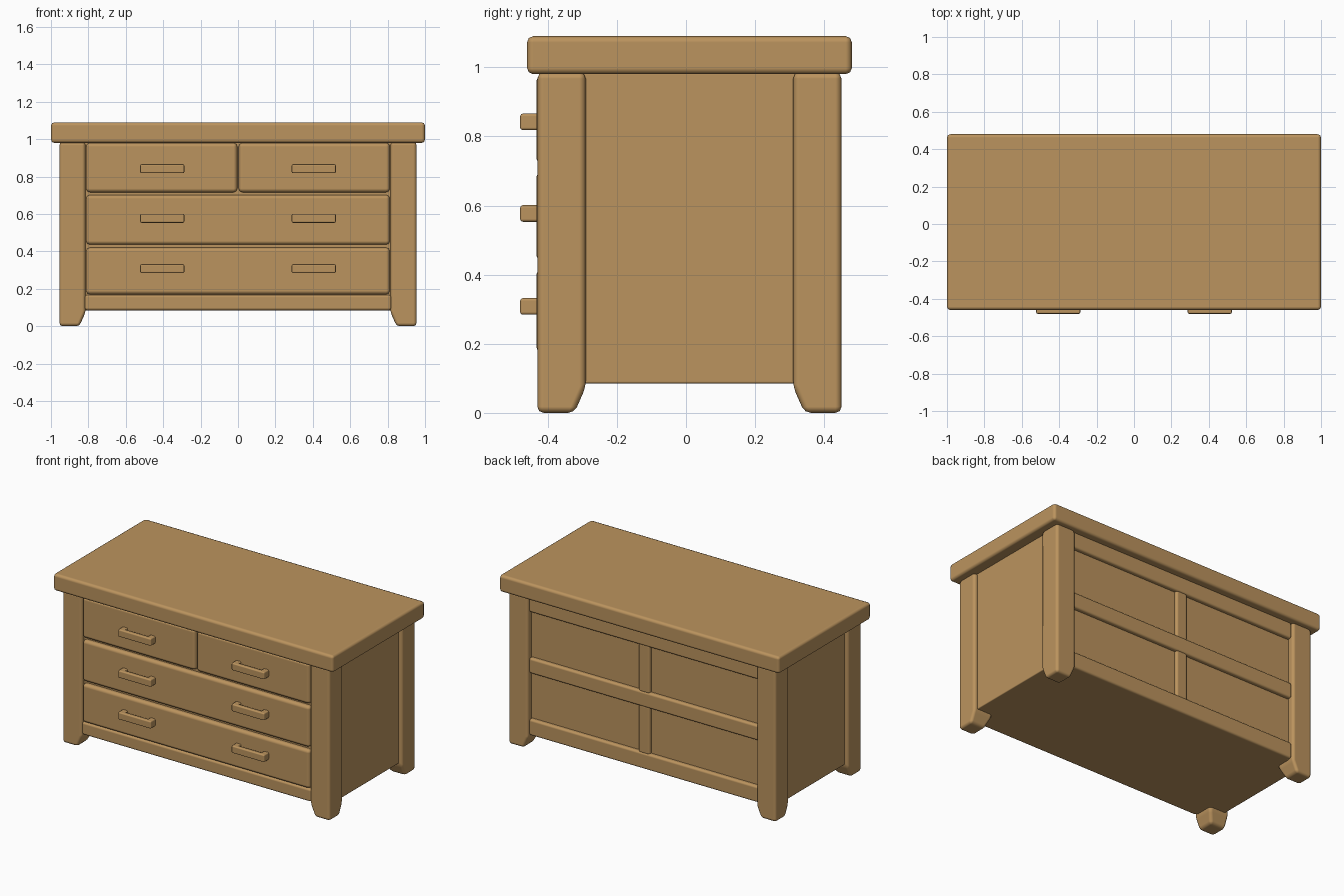
import bpy, bmesh

if "Cube" in bpy.data.objects:
    bpy.data.objects.remove(bpy.data.objects["Cube"])

wood = bpy.data.materials.new("warm_wood")
wood.diffuse_color = (0.50, 0.295, 0.112, 1)
wood.use_nodes = True
wood.node_tree.nodes["Principled BSDF"].inputs["Base Color"].default_value = wood.diffuse_color


def finish(name, bm, bevel):
    """Turn a bmesh into a wooden object with softly shaded bevelled edges."""
    bmesh.ops.recalc_face_normals(bm, faces=bm.faces)
    for f in bm.faces:
        f.smooth = True
    me = bpy.data.meshes.new(name)
    bm.to_mesh(me)
    bm.free()
    me.materials.append(wood)
    ob = bpy.data.objects.new(name, me)
    bpy.context.collection.objects.link(ob)
    if bevel:
        mod = ob.modifiers.new("Bevel", 'BEVEL')
        mod.width = bevel
        mod.segments = 2
        mod.limit_method = 'ANGLE'
        mod.angle_limit = 0.15
        mod.harden_normals = True
    return ob


def box_bm(x0, x1, y0, y1, z0, z1):
    bm = bmesh.new()
    bmesh.ops.create_cube(bm, size=1)
    for v in bm.verts:
        v.co.x = x1 if v.co.x > 0 else x0
        v.co.y = y1 if v.co.y > 0 else y0
        v.co.z = z1 if v.co.z > 0 else z0
    return bm


def box(name, x0, x1, y0, y1, z0, z1, bevel=0.015):
    return finish(name, box_bm(x0, x1, y0, y1, z0, z1), bevel)


# Top slab and main body
box("top_slab", -1, 1, -0.46, 0.48, 0.98, 1.09, 0.018)
box("body", -0.93, 0.93, -0.405, 0.41, 0.085, 0.985, 0.006)

# Corner legs, feet tapered on the two inner sides
CY = 0.01
for sx, side in ((-1, "left"), (1, "right")):
    for sy, end in ((-1, "front"), (1, "back")):
        bm = box_bm(0.815, 0.955, 0.30, 0.44, 0, 0.985)
        low = [v for v in bm.verts if v.co.z < 0.01]
        geom = bm.verts[:] + bm.edges[:] + bm.faces[:]
        bmesh.ops.bisect_plane(bm, geom=geom, plane_co=(0, 0, 0.075), plane_no=(0, 0, 1))
        for v in bm.verts:
            if v.co.z < 0.01:
                if v.co.x < 0.9:
                    v.co.x += 0.033
                if v.co.y < 0.35:
                    v.co.y += 0.033
        for v in bm.verts:
            v.co.x *= sx
            v.co.y = CY + sy * v.co.y
        finish(f"{end}_{side}_leg", bm, 0.018)

# Front rail under the drawers
box("front_rail", -0.82, 0.82, -0.425, -0.38, 0.085, 0.168, 0.014)

# Drawer fronts
drawers = [(-0.812, 0.812, 0.17, 0.42), (-0.812, 0.812, 0.436, 0.702),
           (-0.812, -0.004, 0.716, 0.98), (0.004, 0.812, 0.716, 0.98)]
for i, (x0, x1, z0, z1) in enumerate(drawers):
    box(f"drawer_front_{i + 1}", x0, x1, -0.433, -0.38, z0, z1, 0.02)

# U-shaped drawer handles
for z in (0.308, 0.577, 0.842):
    for cx in (-0.405, 0.405):
        profile = [(-0.118, -0.425), (-0.118, -0.48), (0.118, -0.48), (0.118, -0.425),
                   (0.08, -0.425), (0.08, -0.452), (-0.08, -0.452), (-0.08, -0.425)]
        bm = bmesh.new()
        face = bm.faces.new([bm.verts.new((cx + x, y, z - 0.024)) for x, y in profile])
        ext = bmesh.ops.extrude_face_region(bm, geom=[face])
        for v in ext["geom"]:
            if isinstance(v, bmesh.types.BMVert):
                v.co.z += 0.048
        finish("drawer_handle", bm, 0.008)

# Back frame: three rails and a centre stile over the recessed panel
for name, z0, z1 in (("bottom", 0.085, 0.19), ("middle", 0.485, 0.585), ("top", 0.88, 0.985)):
    box(f"back_{name}_rail", -0.82, 0.82, 0.39, 0.435, z0, z1, 0.014)
for name, z0, z1 in (("lower", 0.18, 0.495), ("upper", 0.575, 0.89)):
    box(f"back_{name}_stile", -0.04, 0.04, 0.39, 0.43, z0, z1, 0.014)
